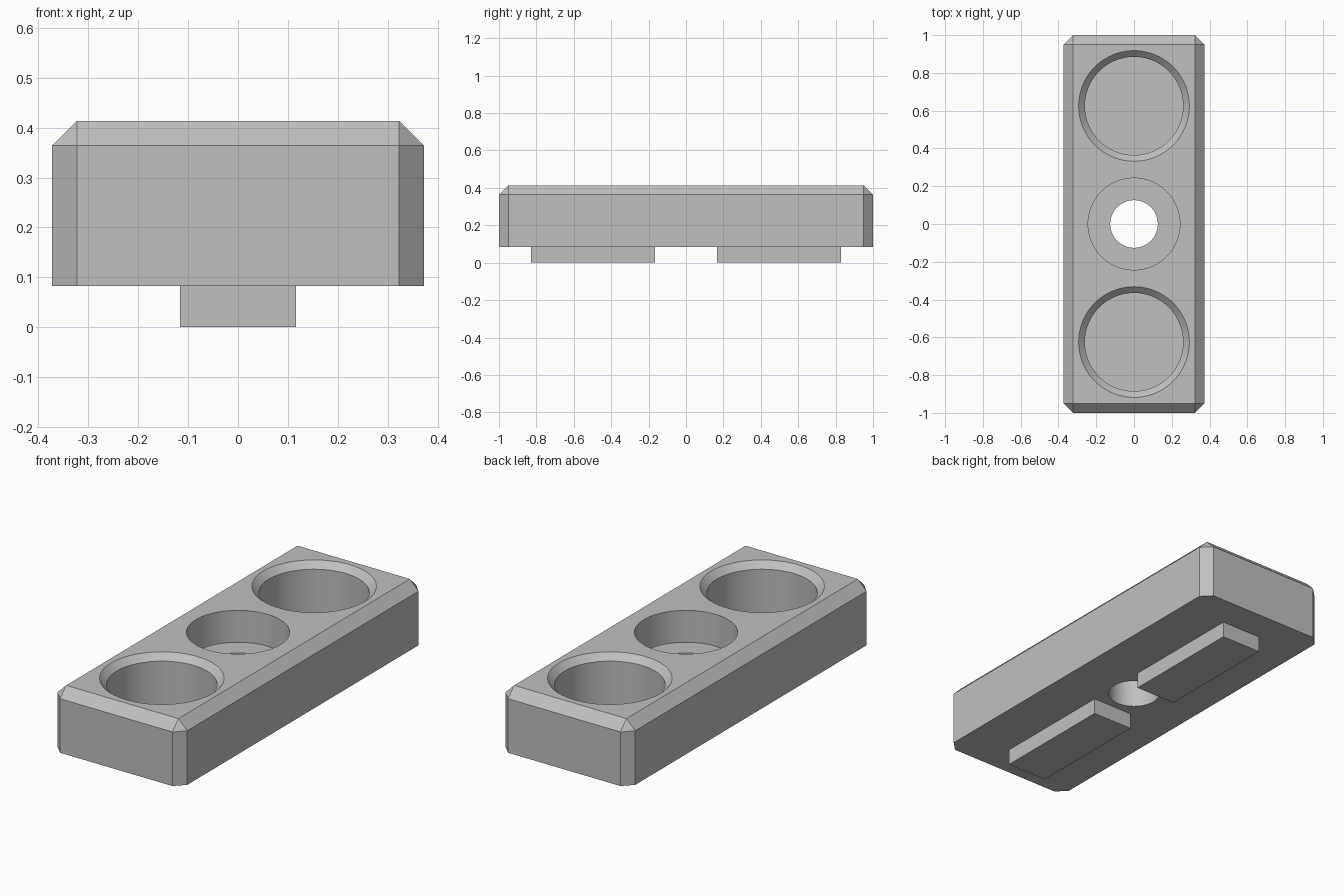
import bpy
import bmesh
import math

# Clear the default cube only
cube = bpy.data.objects.get("Cube")
if cube:
    bpy.data.objects.remove(cube, do_unlink=True)

# Main dimensions
HALF_W, HALF_L = 0.373, 1.0
BASE, TOP = 0.083, 0.414
CHAMFER = 0.05
POCKET_Y = 0.625

grey = bpy.data.materials.new("grey plastic")
grey.use_nodes = True
colour = (0.53, 0.53, 0.53, 1)
grey.diffuse_color = colour
grey.node_tree.nodes["Principled BSDF"].inputs["Base Color"].default_value = colour


def make_object(name, bm):
    bmesh.ops.recalc_face_normals(bm, faces=bm.faces)
    mesh = bpy.data.meshes.new(name)
    bm.to_mesh(mesh)
    bm.free()
    mesh.materials.append(grey)
    obj = bpy.data.objects.new(name, mesh)
    bpy.context.collection.objects.link(obj)
    return obj


def box(x0, x1, y0, y1, z0, z1):
    bm = bmesh.new()
    bmesh.ops.create_cube(bm, size=1)
    for v in bm.verts:
        v.co.x = x1 if v.co.x > 0 else x0
        v.co.y = y1 if v.co.y > 0 else y0
        v.co.z = z1 if v.co.z > 0 else z0
    return bm


def turned_cutter(name, profile, y, sides=96):
    """Closed solid turned from (radius, height) rings, listed bottom to top."""
    bm = bmesh.new()
    rings = []
    for r, z in profile:
        angles = [2 * math.pi * i / sides for i in range(sides)]
        rings.append([bm.verts.new((r * math.cos(a), y + r * math.sin(a), z))
                      for a in angles])
    for low, high in zip(rings, rings[1:]):
        for i in range(sides):
            j = (i + 1) % sides
            bm.faces.new((low[i], low[j], high[j], high[i]))
    bm.faces.new(rings[0])
    bm.faces.new(rings[-1])
    cutter = make_object(name, bm)
    cutter.hide_render = True
    return cutter


# Block with chamfered top and upright edges
bm = box(-HALF_W, HALF_W, -HALF_L, HALF_L, BASE, TOP)
edges = [e for e in bm.edges if any(v.co.z > BASE + 0.01 for v in e.verts)]
bmesh.ops.bevel(bm, geom=edges, offset=CHAMFER, segments=1, affect='EDGES')
block = make_object("block", bm)

# Round pockets with a flared lip, and a stepped screw hole
over = 0.05
pocket = [(0.26, TOP - 0.265), (0.26, TOP - 0.033),
          (0.293, TOP), (0.293, TOP + over)]
screw = [(0.126, BASE - over), (0.126, TOP - 0.166),
         (0.243, TOP - 0.166), (0.243, TOP + over)]
cutters = [turned_cutter("front_pocket_cutter", pocket, -POCKET_Y),
           turned_cutter("back_pocket_cutter", pocket, POCKET_Y),
           turned_cutter("screw_hole_cutter", screw, 0)]

bpy.ops.object.select_all(action='DESELECT')
bpy.context.view_layer.objects.active = block
block.select_set(True)
for cutter in cutters:
    mod = block.modifiers.new(cutter.name, 'BOOLEAN')
    mod.operation = 'DIFFERENCE'
    mod.solver = 'EXACT'
    mod.object = cutter
    bpy.ops.object.modifier_apply(modifier=mod.name)
    bpy.data.objects.remove(cutter, do_unlink=True)
bpy.ops.object.shade_smooth_by_angle(angle=math.radians(30))

# Locating keys underneath, rooted slightly inside the block
for name, side in (("front_key", -1), ("back_key", 1)):
    y0, y1 = sorted((side * 0.166, side * 0.83))
    make_object(name, box(-0.116, 0.116, y0, y1, 0, BASE + 0.01))
